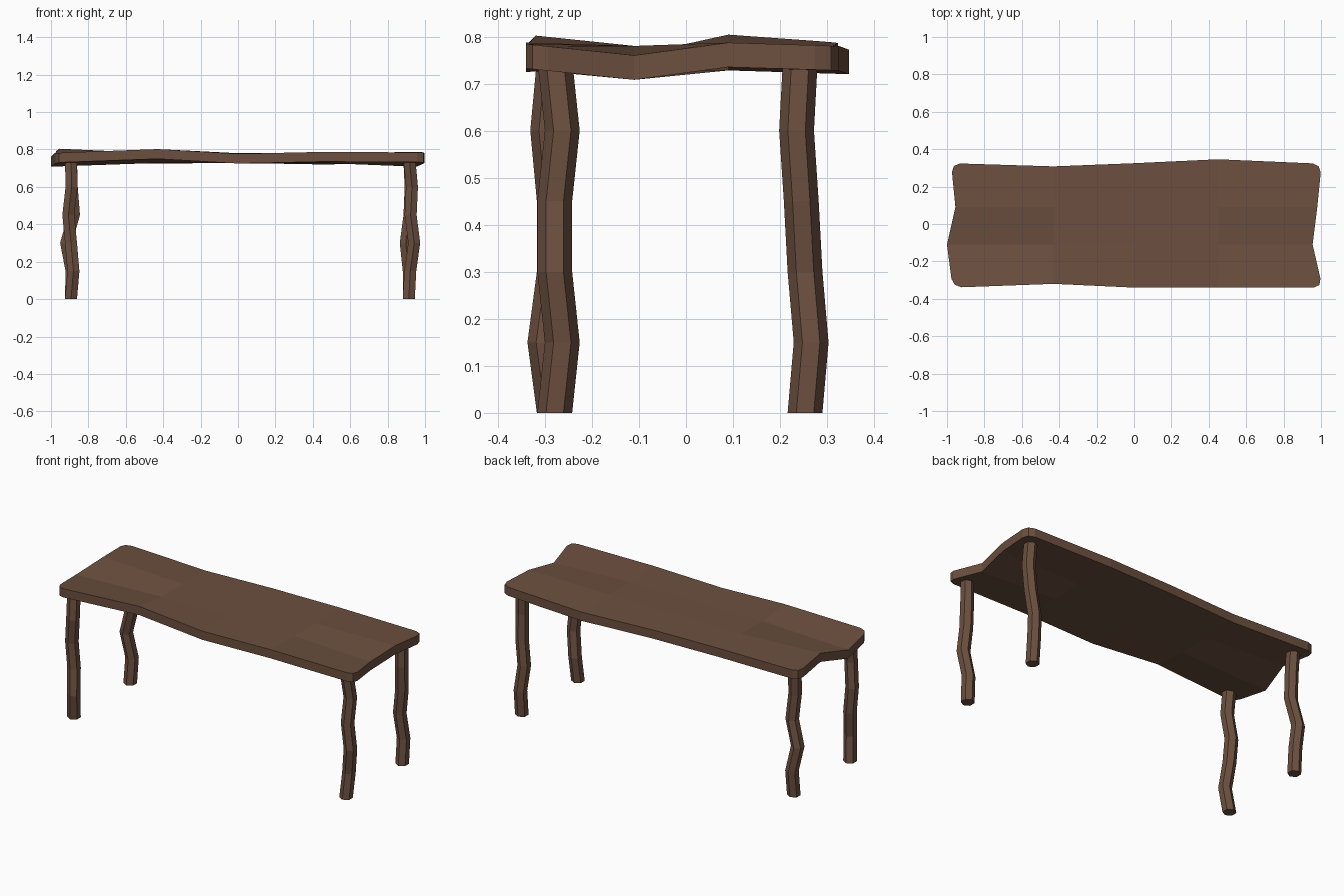
import bpy, bmesh, math
from mathutils import Vector

if "Cube" in bpy.data.objects:
    bpy.data.objects.remove(bpy.data.objects["Cube"])

wood = bpy.data.materials.new("brown_wood")
wood.diffuse_color = (0.15, 0.08, 0.05, 1)
wood.use_nodes = True
wood.node_tree.nodes["Principled BSDF"].inputs["Base Color"].default_value = wood.diffuse_color


def finish(bm, name):
    bmesh.ops.recalc_face_normals(bm, faces=bm.faces)
    mesh = bpy.data.meshes.new(name)
    bm.to_mesh(mesh)
    bm.free()
    mesh.materials.append(wood)
    bpy.context.collection.objects.link(bpy.data.objects.new(name, mesh))


# Warped tabletop: a coarse grid, one row of (x, y, z) per depth line
xs = (-0.43, 0.0, 0.45)
rows = [
    [(-0.97, -0.34, 0.782), (-0.32, 0.802), (-0.34, 0.777), (-0.34, 0.787), (1.008, -0.34, 0.784)],
    [(-1.0, -0.11, 0.76), (-0.11, 0.78), (-0.11, 0.78), (-0.11, 0.78), (0.955, -0.11, 0.76)],
    [(-0.955, 0.09, 0.804), (0.09, 0.78), (0.09, 0.78), (0.09, 0.78), (0.98, 0.09, 0.787)],
    [(-0.978, 0.325, 0.787), (0.308, 0.777), (0.325, 0.78), (0.346, 0.772), (1.003, 0.322, 0.78)],
]
THICK = 0.052
bm = bmesh.new()
grid = []
for row in rows:
    pts = [row[0]] + [(x, *p) for x, p in zip(xs, row[1:4])] + [row[4]]
    grid.append([bm.verts.new(p) for p in pts])
for a, b in zip(grid, grid[1:]):
    for i in range(4):
        bm.faces.new((a[i], a[i + 1], b[i + 1], b[i]))
corners = [grid[0][0], grid[0][-1], grid[-1][0], grid[-1][-1]]
corner_xy = [c.co.xy.copy() for c in corners]
ext = bmesh.ops.extrude_face_region(bm, geom=bm.faces[:], use_keep_orig=True)
for v in ext["geom"]:
    if isinstance(v, bmesh.types.BMVert):
        v.co.z -= THICK
# Rounded corners
upright = [e for e in bm.edges
           if (e.verts[0].co.xy - e.verts[1].co.xy).length < 1e-5
           and any((e.verts[0].co.xy - c).length < 1e-5 for c in corner_xy)]
bmesh.ops.bevel(bm, geom=upright, offset=0.048, segments=2, profile=0.5, affect='EDGES')
finish(bm, "tabletop")


# Crooked legs: hexagonal tubes through six wobbling rings
def leg(name, x, y, dx, dy):
    bm = bmesh.new()
    rings = []
    for k in range(6):
        c = Vector((x + dx[k], y + dy[k], 0.15 * k))
        rings.append([bm.verts.new(c + Vector((0.037 * math.sin(math.pi * s / 3),
                                               0.037 * math.cos(math.pi * s / 3), 0)))
                      for s in range(6)])
    for a, b in zip(rings, rings[1:]):
        for s in range(6):
            t = (s + 1) % 6
            bm.faces.new((a[s], a[t], b[t], b[s]))
    bm.faces.new(rings[0])
    bm.faces.new(rings[-1])
    finish(bm, name)


back_dy = (0, 0.013, 0, -0.008, -0.018, -0.01)
leg("front_left_leg", -0.893, -0.28, (0, 0.013, 0, -0.014, 0.003, 0),
    (0, -0.02, 0, 0, -0.014, 0))
leg("front_right_leg", 0.913, -0.279, (0, 0.008, 0.029, 0.01, 0.017, 0.003),
    (0, 0.016, 0, 0, 0.016, 0))
leg("back_left_leg", -0.893, 0.253, (0, 0.003, -0.026, 0.016, 0.004, 0), back_dy)
leg("back_right_leg", 0.913, 0.253, (0, 0, -0.016, 0.004, 0.01, 0.003), back_dy)
